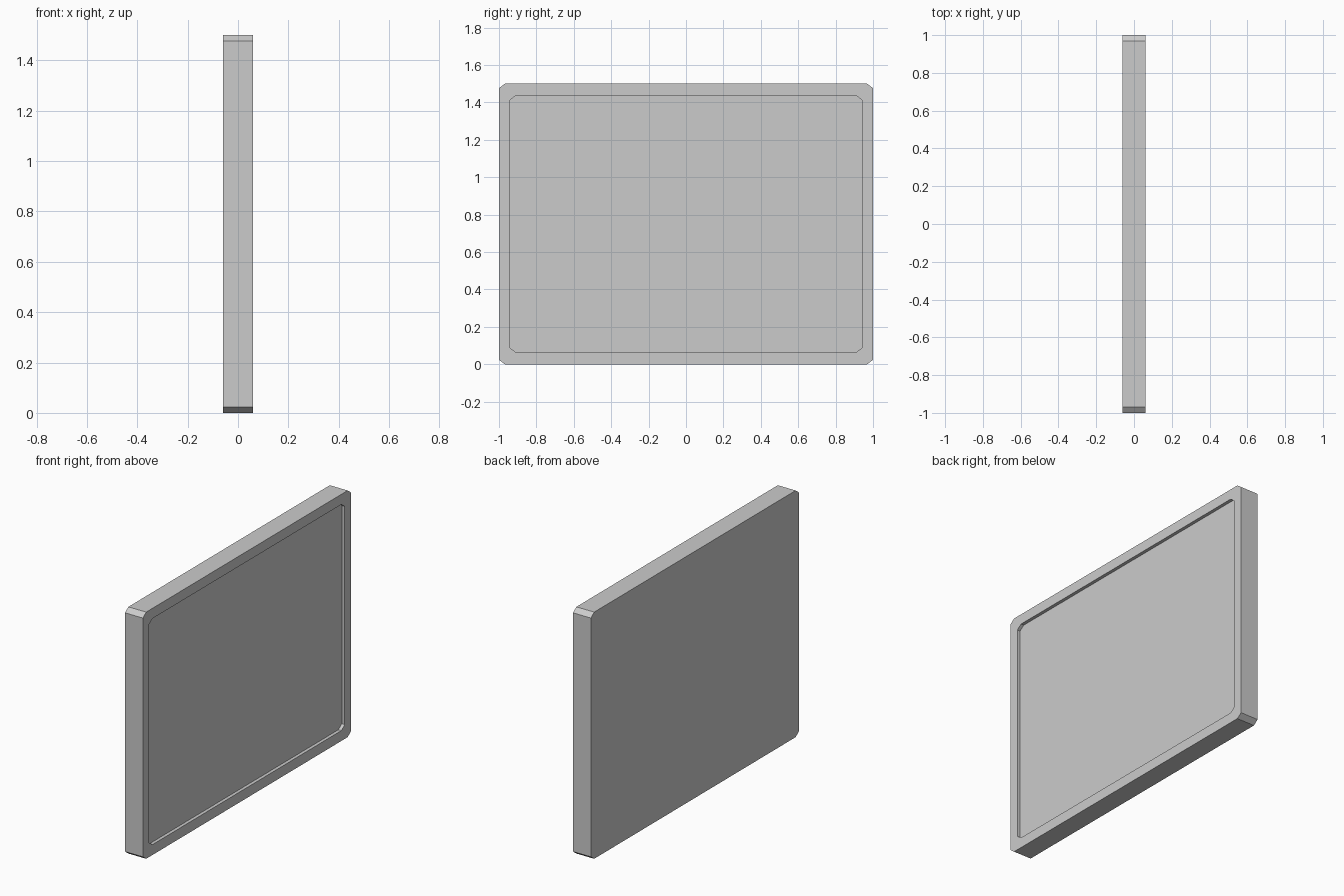
import bpy, bmesh

if "Cube" in bpy.data.objects:
    bpy.data.objects.remove(bpy.data.objects["Cube"])

T = 0.06            # half thickness
DEPTH = 0.02        # recess depth of the front face


def outline(bm, x, half_y, z0, z1, cy=0.032, cz=0.024):
    """Loop of vertices: rectangle with clipped corners in the YZ plane."""
    pts = [(-half_y + cy, z0), (half_y - cy, z0), (half_y, z0 + cz), (half_y, z1 - cz),
           (half_y - cy, z1), (-half_y + cy, z1), (-half_y, z1 - cz), (-half_y, z0 + cz)]
    return [bm.verts.new((x, y, z)) for y, z in pts]


def bridge(bm, a, b):
    n = len(a)
    for i in range(n):
        bm.faces.new((a[i], a[(i + 1) % n], b[(i + 1) % n], b[i]))


# Flat panel with a raised rim around a shallow recess on the +x side
bm = bmesh.new()
loops = [outline(bm, -T, 1.0, 0.0, 1.5),
         outline(bm, T, 1.0, 0.0, 1.5),
         outline(bm, T, 0.94, 0.063, 1.438),
         outline(bm, T - DEPTH, 0.94, 0.063, 1.438)]
for a, b in zip(loops, loops[1:]):
    bridge(bm, a, b)
bm.faces.new(loops[0][::-1])
bm.faces.new(loops[-1])
bmesh.ops.recalc_face_normals(bm, faces=bm.faces)

mesh = bpy.data.meshes.new("panel")
bm.to_mesh(mesh)
bm.free()
bpy.context.collection.objects.link(bpy.data.objects.new("panel", mesh))
